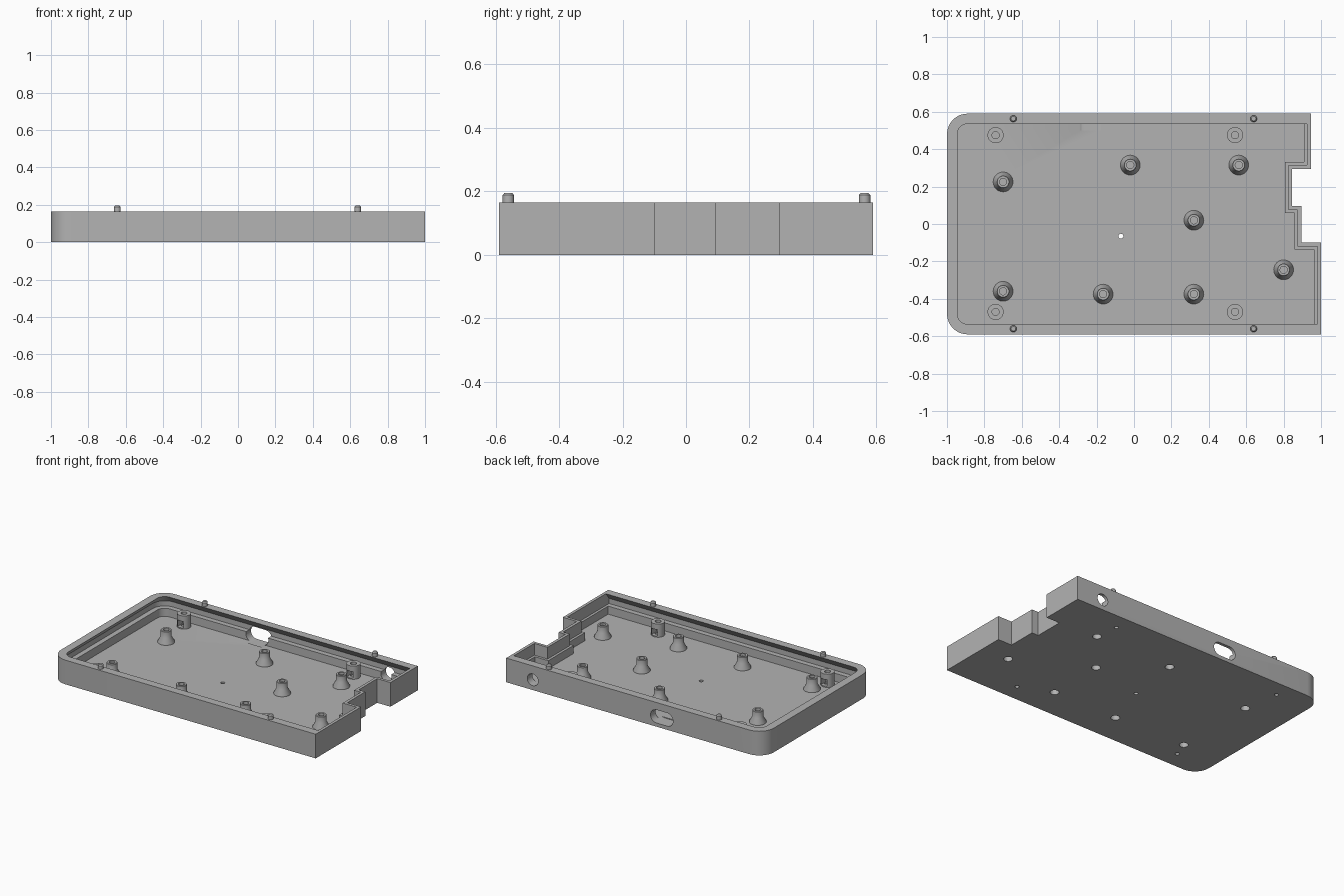
import bpy, bmesh, math
from mathutils import Matrix, Vector

if "Cube" in bpy.data.objects:
    bpy.data.objects.remove(bpy.data.objects["Cube"], do_unlink=True)

grey = bpy.data.materials.new("plain_grey")
grey.use_nodes = True
grey.diffuse_color = (0.45, 0.45, 0.45, 1)
grey.node_tree.nodes["Principled BSDF"].inputs["Base Color"].default_value = (0.45, 0.45, 0.45, 1)

HEIGHT, FLOOR = 0.165, 0.03


def make_object(name, bm, smooth=True):
    bmesh.ops.recalc_face_normals(bm, faces=bm.faces)
    mesh = bpy.data.meshes.new(name)
    bm.to_mesh(mesh)
    bm.free()
    mesh.materials.append(grey)
    ob = bpy.data.objects.new(name, mesh)
    bpy.context.collection.objects.link(ob)
    if smooth:
        shade(ob)
    return ob


def shade(ob):
    bpy.ops.object.select_all(action='DESELECT')
    bpy.context.view_layer.objects.active = ob
    ob.select_set(True)
    bpy.ops.object.shade_smooth_by_angle(angle=math.radians(30))


def loft(bm, rings, closed=False):
    """Skin a stack of equal rings, capped at both ends or joined in a loop."""
    loops = [[bm.verts.new(p) for p in ring] for ring in rings]
    pairs = list(zip(loops, loops[1:]))
    if closed:
        pairs.append((loops[-1], loops[0]))
    else:
        bm.faces.new(loops[0])
        bm.faces.new(loops[-1])
    for low, high in pairs:
        for i in range(len(low)):
            j = (i + 1) % len(low)
            bm.faces.new((low[i], low[j], high[j], high[i]))


def lathe(bm, profile, x, y, sides=32, closed=False):
    angles = [2 * math.pi * i / sides for i in range(sides)]
    loft(bm, [[(x + r * math.cos(a), y + r * math.sin(a), z) for a in angles]
              for r, z in profile], closed)


def outline(side, end, z):
    """Tray outline inset by side (front, back, left) and end (stepped right)."""
    left, front, back = side - 1, side - 0.59, 0.59 - side
    radius = max(0.11 - side, 0.055)

    def corner(cy, start):
        arc = [start + math.pi / 2 * i / 8 for i in range(9)]
        return [(left + radius + radius * math.cos(a), cy + radius * math.sin(a)) for a in arc]

    steps = [(1 - end, front), (1 - end, -0.1 - end), (0.895 - end, -0.1 - end),
             (0.895 - end, 0.095 - end), (0.845 - end, 0.095 - end),
             (0.845 - end, 0.295 + end), (0.945 - end, 0.295 + end), (0.945 - end, back)]
    pts = corner(front + radius, math.pi) + steps + corner(back - radius, math.pi / 2)
    return [(px, py, z) for px, py in pts]


def slot(bm, x, z, radius, half):
    """Rounded slot running through the back wall."""
    pts = []
    for sign, start in ((1, -math.pi / 2), (-1, math.pi / 2)):
        for i in range(17):
            a = start + math.pi * i / 16
            pts.append((x + sign * half + radius * math.cos(a), z + radius * math.sin(a)))
    loft(bm, [[(px, y, pz) for px, pz in pts] for y in (0.5, 0.65)])


def cut(ob, bm):
    cutter = make_object("cutter", bm, False)
    cutter.hide_render = True
    mod = ob.modifiers.new("cut", 'BOOLEAN')
    mod.operation, mod.solver, mod.object = 'DIFFERENCE', 'EXACT', cutter
    bpy.context.view_layer.objects.active = ob
    bpy.ops.object.modifier_apply(modifier=mod.name)
    bpy.data.objects.remove(cutter, do_unlink=True)
    shade(ob)


posts = [(-0.7, 0.225), (-0.02, 0.315), (0.56, 0.315), (0.32, 0.02),
         (0.8, -0.245), (-0.7, -0.36), (-0.165, -0.375), (0.32, -0.375)]
bosses = [(x, y) for x in (-0.74, 0.54) for y in (-0.47, 0.475)]

# Tray with a grooved wall: outside, rim, overhang, groove, ledge, floor
bm = bmesh.new()
loft(bm, [outline(0, 0, 0), outline(0, 0, HEIGHT), outline(0.055, 0.02, HEIGHT),
          outline(0.02, 0.02, 0.12), outline(0.02, 0.02, 0.085),
          outline(0.055, 0.037, 0.085), outline(0.055, 0.037, FLOOR)])
tray = make_object("tray", bm)

# Port openings and floor holes
bm = bmesh.new()
slot(bm, -0.23, 0.07, 0.045, 0.04)
slot(bm, 0.745, 0.07, 0.04, 0.001)
lathe(bm, [(0.013, -0.05), (0.013, 0.06)], -0.07, -0.065)
for x, y in posts:
    lathe(bm, [(0.028, -0.05), (0.028, 0.06)], x, y)
for x, y in bosses:
    lathe(bm, [(0.013, -0.05), (0.013, 0.02)], x, y)
cut(tray, bm)

# Flared standoffs, bored from below with a small blind hole on top
for n, (x, y) in enumerate(posts, 1):
    bm = bmesh.new()
    lathe(bm, [(0, 0.09), (0.028, 0.09), (0.028, FLOOR), (0.053, FLOOR), (0.053, 0.036),
               (0.034, 0.07), (0.034, 0.112), (0.031, 0.115), (0.019, 0.115),
               (0.019, 0.1), (0, 0.1)], x, y)
    bmesh.ops.remove_doubles(bm, verts=bm.verts, dist=1e-5)
    make_object(f"standoff_{n}", bm)

# Corner bosses with a nut pocket facing the middle
for n, (x, y) in enumerate(bosses, 1):
    bm = bmesh.new()
    lathe(bm, [(0.043, FLOOR), (0.043, 0.12), (0.019, 0.12), (0.019, FLOOR)], x, y, closed=True)
    boss = make_object(f"corner_boss_{n}", bm)
    bm = bmesh.new()
    toward = -1 if y > 0 else 1
    place = Matrix.Translation((x, y + toward * 0.03, 0.06)) @ Matrix.Diagonal((0.045, 0.09, 0.045, 1))
    bmesh.ops.create_cube(bm, size=1, matrix=place)
    cut(boss, bm)

# Locating pins on the rim
for n, (x, y) in enumerate([(px, py) for px in (-0.645, 0.64) for py in (-0.56, 0.563)], 1):
    bm = bmesh.new()
    lathe(bm, [(0.018, 0.155), (0.018, 0.188), (0.012, 0.195)], x, y, 24)
    make_object(f"locating_pin_{n}", bm)
